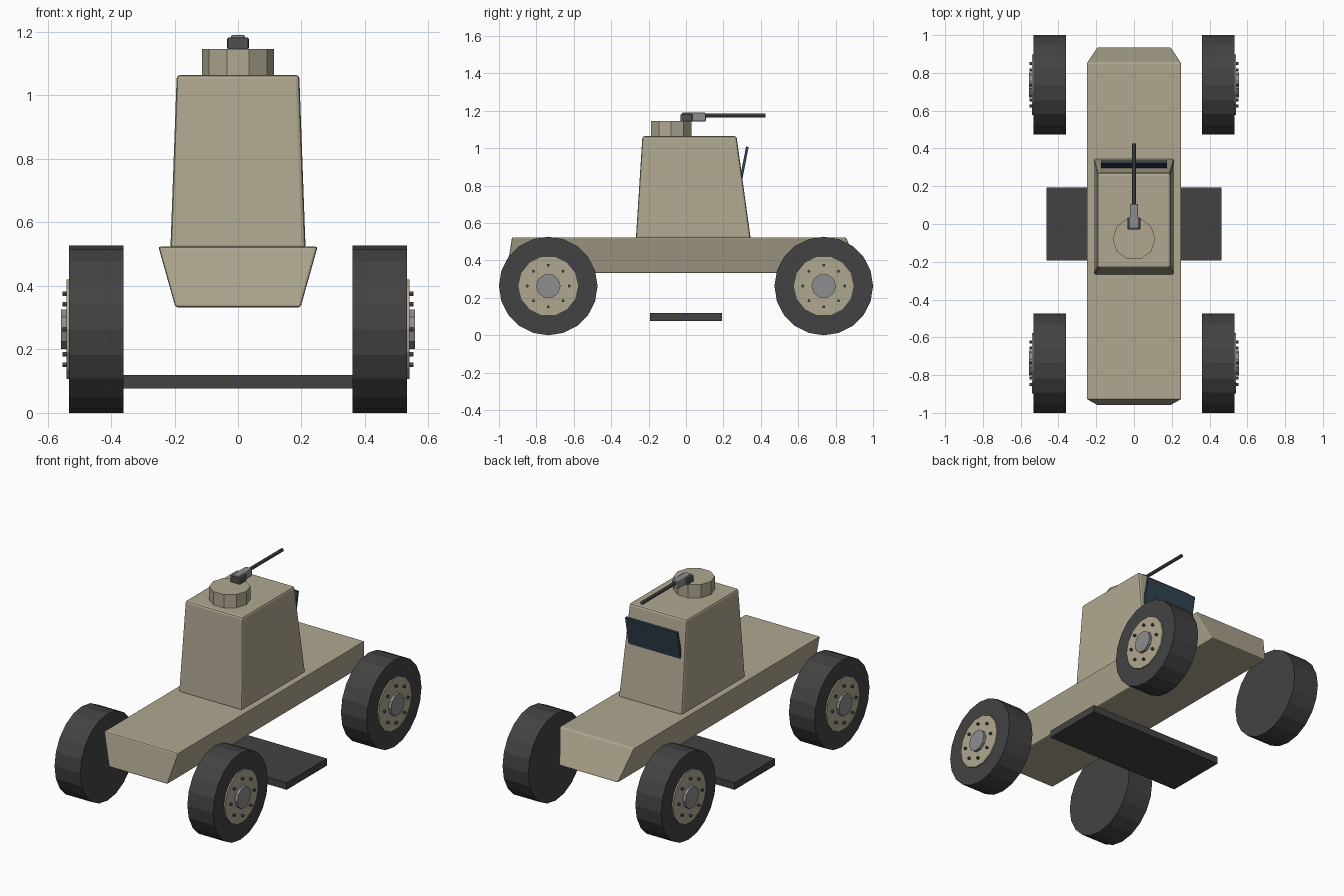
import bpy, bmesh
from math import pi, cos, sin, radians
from mathutils import Matrix

if "Cube" in bpy.data.objects:
    bpy.data.objects.remove(bpy.data.objects["Cube"])


def mat(name, rgb):
    m = bpy.data.materials.new(name)
    m.diffuse_color = (*rgb, 1)
    m.use_nodes = True
    m.node_tree.nodes["Principled BSDF"].inputs["Base Color"].default_value = m.diffuse_color
    return m


TAN = mat("tan_paint", (0.43, 0.39, 0.28))
RUBBER = mat("rubber", (0.055, 0.055, 0.055))
GLASS = mat("dark_glass", (0.03, 0.055, 0.075))
STEEL = mat("steel", (0.27, 0.27, 0.28))
GUNMETAL = mat("gunmetal", (0.08, 0.08, 0.085))


def finish(bm, name, material, bevel=0):
    bmesh.ops.recalc_face_normals(bm, faces=bm.faces)
    me = bpy.data.meshes.new(name)
    bm.to_mesh(me)
    bm.free()
    me.materials.append(material)
    ob = bpy.data.objects.new(name, me)
    bpy.context.collection.objects.link(ob)
    if bevel:
        b = ob.modifiers.new("bevel", "BEVEL")
        b.width, b.segments = bevel, 2
    return ob


def frustum(name, material, low, high, bevel=0):
    """Tapered block; low and high are (half width, y min, y max, z)."""
    bm = bmesh.new()
    rings = [[bm.verts.new(p) for p in ((-w, a, z), (w, a, z), (w, b, z), (-w, b, z))]
             for w, a, b, z in (low, high)]
    bm.faces.new(rings[0])
    bm.faces.new(rings[1])
    for i in range(4):
        j = (i + 1) % 4
        bm.faces.new((rings[0][i], rings[0][j], rings[1][j], rings[1][i]))
    return finish(bm, name, material, bevel)


def box(name, material, w, y0, y1, z0, z1, bevel=0):
    return frustum(name, material, (w, y0, y1, z0), (w, y0, y1, z1), bevel)


def cylinder(name, material, sides, r, length, centre, axis="Z", bevel=0):
    bm = bmesh.new()
    turn = {"X": Matrix.Rotation(pi / 2, 4, "Y"),
            "Y": Matrix.Rotation(pi / 2, 4, "X"),
            "Z": Matrix.Rotation(pi / 2, 4, "Z")}[axis]
    bmesh.ops.create_cone(bm, cap_ends=True, segments=sides, radius1=r, radius2=r,
                          depth=length, matrix=Matrix.Translation(centre) @ turn)
    return finish(bm, name, material, bevel)


# Hull and cab
frustum("hull", TAN, (0.197, -0.96, 0.937, 0.332), (0.251, -0.93, 0.855, 0.524), 0.008)
frustum("cab", TAN, (0.213, -0.268, 0.346, 0.515), (0.193, -0.233, 0.27, 1.065), 0.012)

# Windscreen, leaning out at the top
glass = box("windscreen", GLASS, 0.175, -0.007, 0.007, -0.11, 0.11)
glass.location = (0, 0.307, 0.90)
glass.rotation_euler.x = radians(-11)

# Roof turret and gun
cylinder("turret", TAN, 10, 0.113, 0.085, (0, -0.079, 1.103))
box("gun_mount", GUNMETAL, 0.034, -0.03, 0.035, 1.143, 1.183, 0.006)
box("gun_body", STEEL, 0.022, -0.022, 0.106, 1.143, 1.191, 0.006)
cylinder("gun_barrel", GUNMETAL, 8, 0.010, 0.33, (0, 0.26, 1.175), "Y")

# Belly plate with side steps
box("step_plate", RUBBER, 0.462, -0.193, 0.193, 0.077, 0.12)

# Wheels: tyre, rim, hub cap and a ring of bolts
R = 0.2635
for sx, side in ((-1, "left"), (1, "right")):
    for sy, end in ((-1, "front"), (1, "rear")):
        y = sy * (1 - R)
        tag = f"{end}_{side}"
        cylinder(f"tyre_{tag}", RUBBER, 20, R, 0.172, (sx * 0.446, y, R), "X")
        cylinder(f"rim_{tag}", TAN, 14, 0.16, 0.03, (sx * 0.525, y, R), "X")
        cylinder(f"hub_cap_{tag}", STEEL, 10, 0.066, 0.03, (sx * 0.542, y, R), "X")
        for k in range(8):
            a = k * pi / 4
            cylinder(f"bolt_{tag}_{k}", GUNMETAL, 6, 0.008, 0.025,
                     (sx * 0.541, y + 0.112 * cos(a), R + 0.112 * sin(a)), "X")
